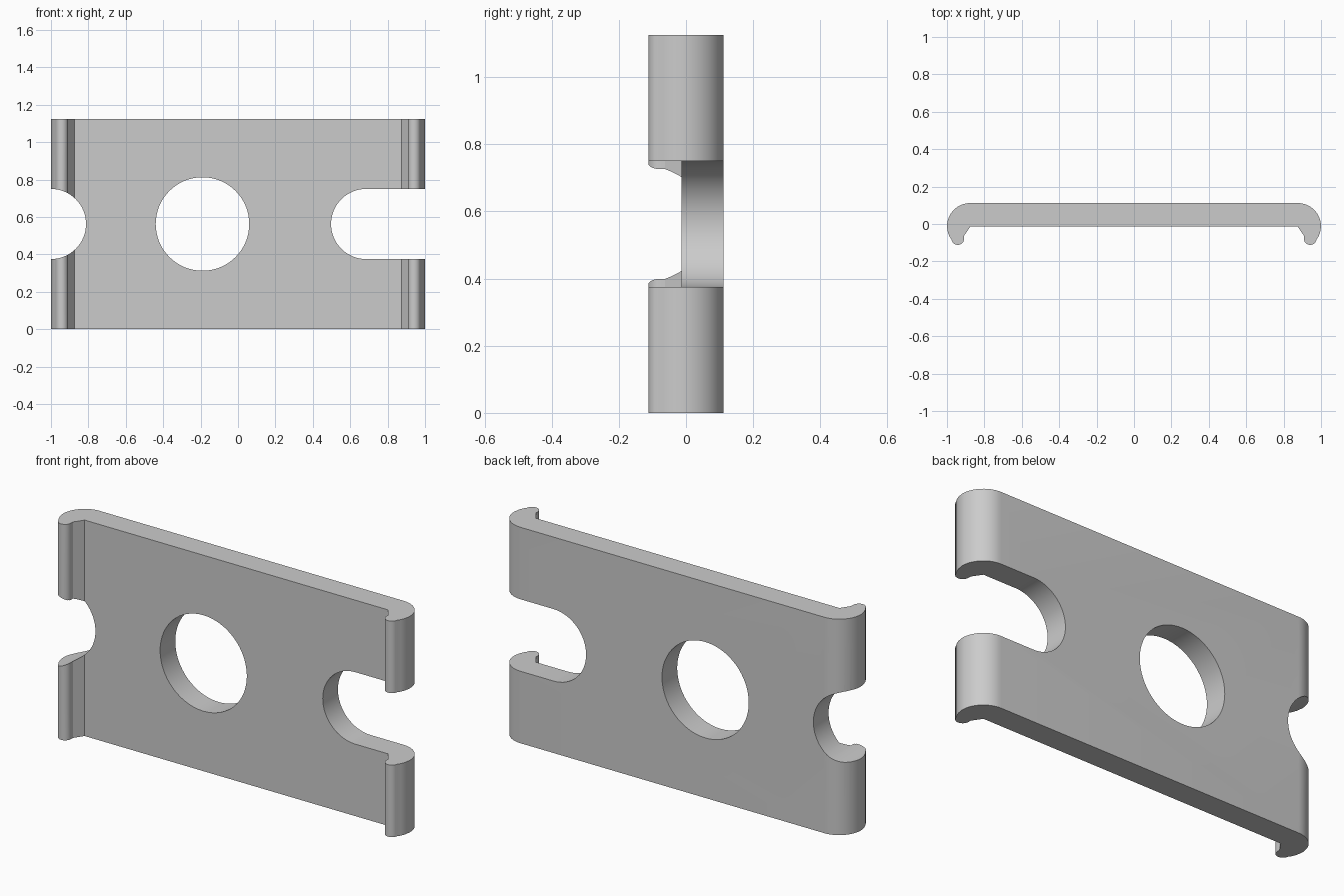
import bpy, bmesh
from math import sin, cos, radians

if "Cube" in bpy.data.objects:
    bpy.data.objects.remove(bpy.data.objects["Cube"])

HEIGHT, MID = 1.125, 0.5625


def arc(cx, cy, r, a0, a1, n):
    return [(cx + r * cos(radians(a0 + (a1 - a0) * i / n)),
             cy + r * sin(radians(a0 + (a1 - a0) * i / n))) for i in range(n + 1)]


def prism(name, bottom, offset):
    """Extrude a closed outline along an offset vector."""
    bm = bmesh.new()
    face = bm.faces.new([bm.verts.new(p) for p in bottom])
    ext = bmesh.ops.extrude_face_region(bm, geom=[face])
    bmesh.ops.translate(bm, vec=offset,
                        verts=[g for g in ext["geom"] if isinstance(g, bmesh.types.BMVert)])
    bmesh.ops.recalc_face_normals(bm, faces=bm.faces)
    mesh = bpy.data.meshes.new(name)
    bm.to_mesh(mesh)
    bm.free()
    obj = bpy.data.objects.new(name, mesh)
    bpy.context.collection.objects.link(obj)
    return obj


# Plate with hooked ends: right half outline, mirrored to the left
half = (arc(0.875, -0.013, 0.125, 90, 0, 14)
        + [(0.995, -0.045), (0.986, -0.068)]
        + arc(0.942, -0.078, 0.034, -10, -180, 10)
        + [(0.908, -0.062), (0.875, -0.013)])
outline = half + [(-x, y) for x, y in reversed(half)]
plate = prism("hooked_plate", [(x, y, 0) for x, y in outline], (0, 0, HEIGHT))

# Cutters: centre hole, left half-round notch, right open slot
R = 0.1875
cutters = {
    "hole_cutter": arc(-0.19, MID, 0.25, 0, 354.375, 63),
    "notch_cutter": arc(-1.0, MID, R, -90, 90, 32) + [(-1.3, MID + R), (-1.3, MID - R)],
    "slot_cutter": arc(0.685, MID, R, 90, 270, 32) + [(1.3, MID - R), (1.3, MID + R)],
}
bpy.context.view_layer.objects.active = plate
plate.select_set(True)
for name, pts in cutters.items():
    cutter = prism(name, [(x, -0.4, z) for x, z in pts], (0, 0.8, 0))
    cutter.hide_render = True
    mod = plate.modifiers.new(name, "BOOLEAN")
    mod.operation, mod.solver, mod.object = "DIFFERENCE", "EXACT", cutter
    bpy.ops.object.modifier_apply(modifier=mod.name)
    bpy.data.objects.remove(cutter)

bpy.ops.object.shade_smooth_by_angle(angle=radians(30))
